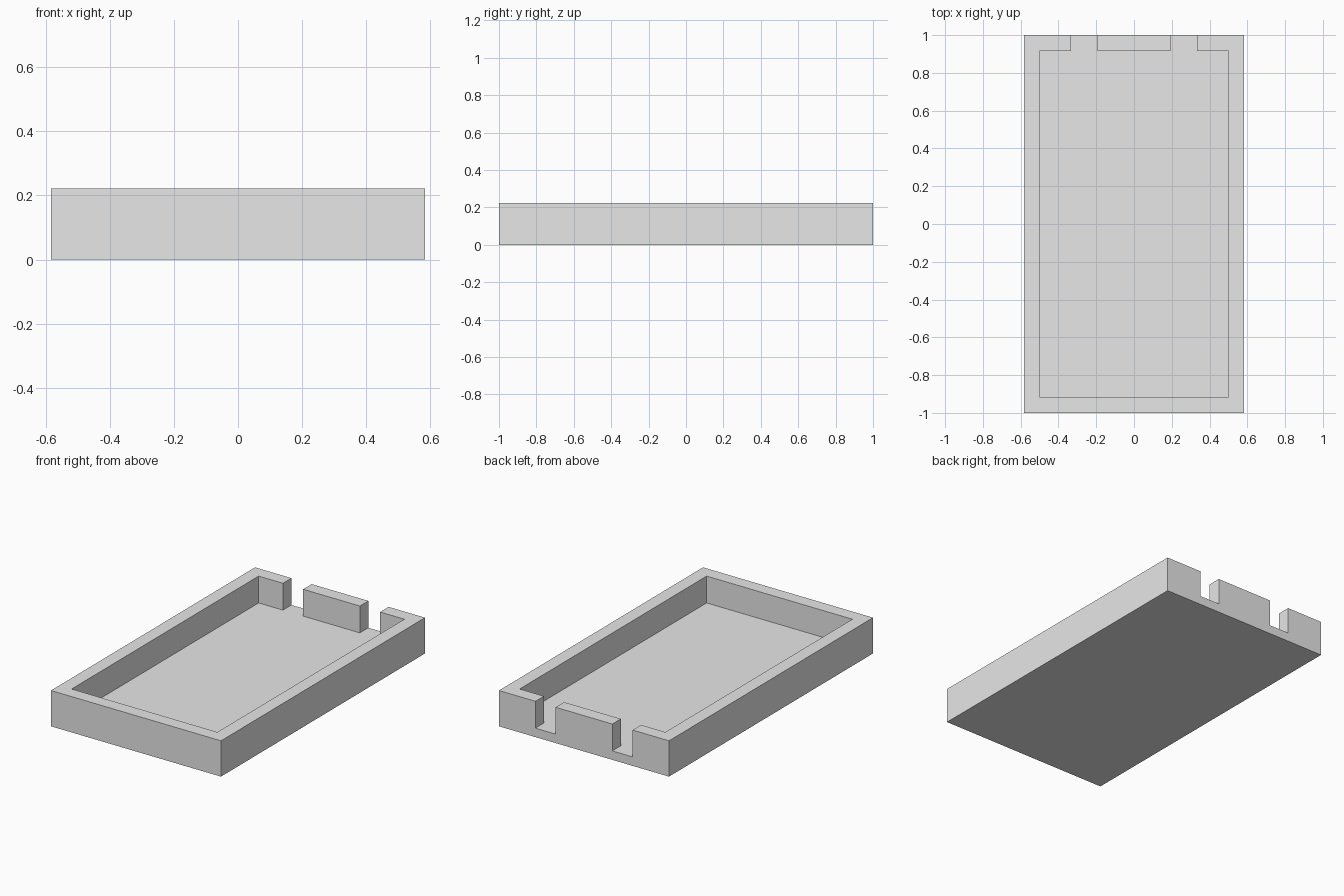
import bpy
import bmesh

# Remove the default cube
cube = bpy.data.objects.get("Cube")
if cube:
    bpy.data.objects.remove(cube, do_unlink=True)

U = 1 / 36                                 # design unit
HALF_X, HALF_Y, HEIGHT = 21 * U, 1.0, 8 * U
WALL, FLOOR = 3 * U, 2 * U
NOTCH_IN, NOTCH_OUT = 7 * U, 12 * U        # notch edges either side of centre

grey = bpy.data.materials.new("light_grey")
grey.use_nodes = True
grey.diffuse_color = (0.8, 0.8, 0.8, 1)
grey.node_tree.nodes["Principled BSDF"].inputs["Base Color"].default_value = (0.8, 0.8, 0.8, 1)


def prism(name, outline, z0, z1):
    """Extrude a flat outline from z0 up to z1."""
    bm = bmesh.new()
    base = bm.faces.new([bm.verts.new((x, y, z0)) for x, y in outline])
    top = bmesh.ops.extrude_face_region(bm, geom=[base], use_keep_orig=True)["geom"]
    verts = [v for v in top if isinstance(v, bmesh.types.BMVert)]
    bmesh.ops.translate(bm, verts=verts, vec=(0, 0, z1 - z0))
    bmesh.ops.recalc_face_normals(bm, faces=bm.faces)
    mesh = bpy.data.meshes.new(name)
    bm.to_mesh(mesh)
    bm.free()
    mesh.materials.append(grey)
    obj = bpy.data.objects.new(name, mesh)
    bpy.context.collection.objects.link(obj)
    return obj


def mirrored(half):
    """Close a right-hand half outline with its mirror image."""
    return half + [(-x, y) for x, y in reversed(half)]


# Solid block of the tray
tray = prism("tray", mirrored([(HALF_X, -HALF_Y), (HALF_X, HALF_Y)]), 0, HEIGHT)

# Cavity with two notches running out through the back wall
ix, iy, out = HALF_X - WALL, HALF_Y - WALL, HALF_Y + 0.1
cavity = prism("cavity_cutter", mirrored([
    (ix, -iy), (ix, iy),
    (NOTCH_OUT, iy), (NOTCH_OUT, out),
    (NOTCH_IN, out), (NOTCH_IN, iy)]), FLOOR, HEIGHT + 0.1)
cavity.hide_render = True

# Cut the cavity, keep the result and drop the cutter
cut = tray.modifiers.new("cavity", 'BOOLEAN')
cut.operation = 'DIFFERENCE'
cut.solver = 'EXACT'
cut.object = cavity
depsgraph = bpy.context.evaluated_depsgraph_get()
result = bpy.data.meshes.new_from_object(tray.evaluated_get(depsgraph))
tray.modifiers.clear()
tray.data = result
tray.data.name = "tray"
bpy.data.objects.remove(cavity, do_unlink=True)
